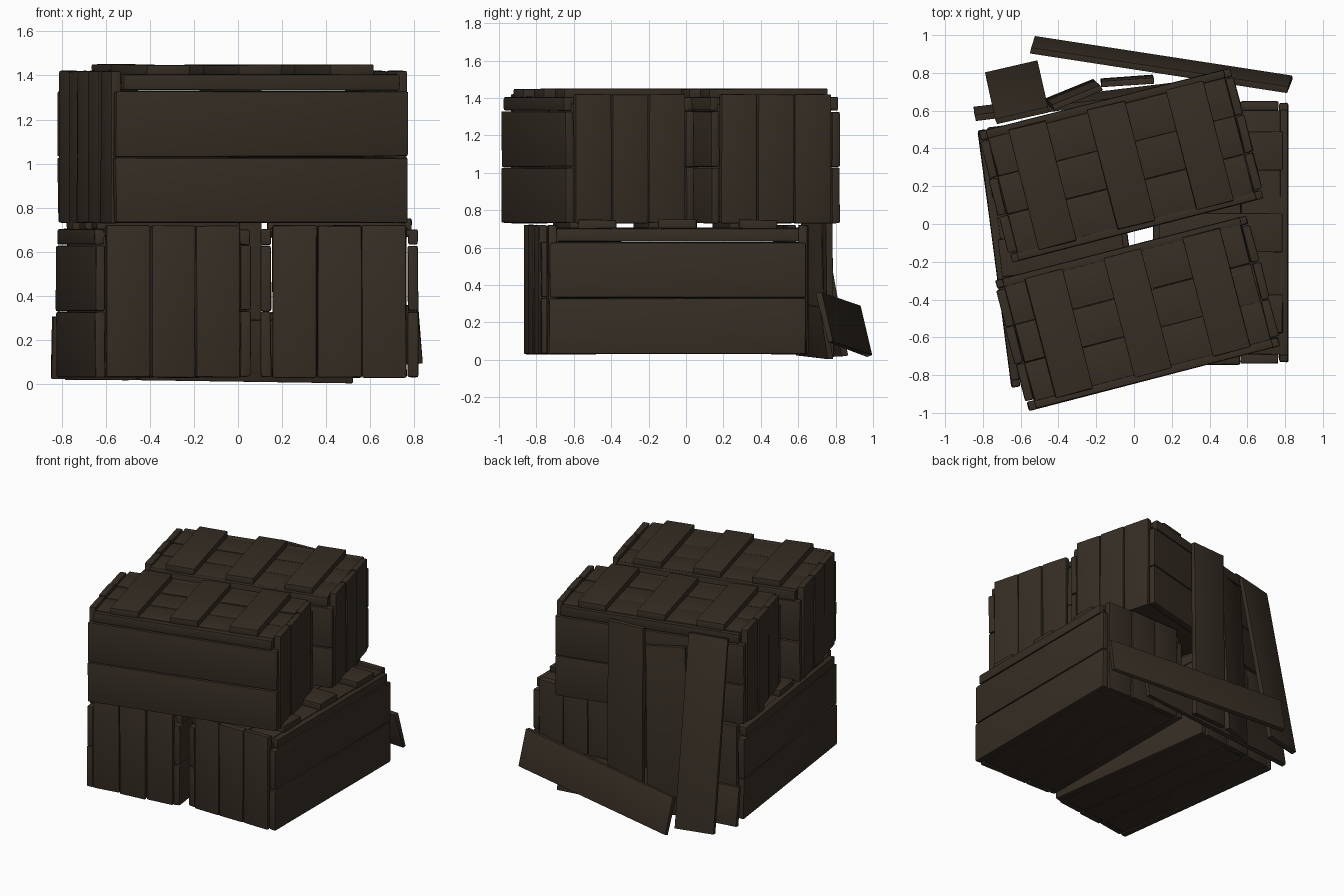
import bpy, bmesh, random
from math import radians
from mathutils import Matrix, Vector, Euler

if "Cube" in bpy.data.objects:
    bpy.data.objects.remove(bpy.data.objects["Cube"])

random.seed(4)
wood = bpy.data.materials.new("dark_brown_wood")
wood.diffuse_color = (0.037, 0.027, 0.018, 1)
wood.use_nodes = True
wood.node_tree.nodes["Principled BSDF"].inputs["Base Color"].default_value = wood.diffuse_color


def plank(bm, centre, size, bevel=0.01, wobble=0.003):
    """Bevelled box with slightly uneven corners, added to bm."""
    part = bmesh.new()
    bmesh.ops.create_cube(part, size=1.0)
    for v in part.verts:
        v.co = Vector(v.co[i] * size[i] + centre[i] + random.uniform(-wobble, wobble)
                      for i in range(3))
    bmesh.ops.bevel(part, geom=part.edges[:], offset=bevel, segments=2,
                    profile=0.6, affect='EDGES')
    mesh = bpy.data.meshes.new("tmp")
    part.to_mesh(mesh)
    part.free()
    bm.from_mesh(mesh)
    bpy.data.meshes.remove(mesh)


def finish(bm, name, location, rotation):
    mesh = bpy.data.meshes.new(name)
    bm.to_mesh(mesh)
    bm.free()
    mesh.materials.append(wood)
    ob = bpy.data.objects.new(name, mesh)
    bpy.context.collection.objects.link(ob)
    ob.matrix_world = Matrix.Translation(location) @ rotation
    bpy.ops.object.select_all(action='DESELECT')
    ob.select_set(True)
    bpy.context.view_layer.objects.active = ob
    bpy.ops.object.shade_smooth_by_angle(angle=radians(30))
    return ob


def crate(name, location, yaw):
    """Crate with its long side on local x, standing on local z = 0."""
    bm = bmesh.new()
    for s in (-1, 1):
        # long side boards and the narrow top rail
        for z, h, length in ((0.15, 0.296, 1.37), (0.45, 0.296, 1.37), (0.638, 0.07, 1.30)):
            plank(bm, (0, s * 0.333, z), (length, 0.046, h))
        # upright end boards
        for k in (-1, 0, 1):
            out = 0.675 if k == 0 else 0.67
            plank(bm, (s * out, k * 0.204, 0.345), (0.046, 0.2, 0.69))
    for k in (-1, 0, 1):
        # lid boards, floor boards and cross battens
        plank(bm, (0, k * 0.21, 0.655), (1.29, 0.208, 0.04), 0.006)
        plank(bm, (0, k * 0.205, 0.02), (1.30, 0.203, 0.035), 0.006)
        plank(bm, (k * 0.43, 0, 0.695), (0.205, 0.655, 0.048), 0.008)
    finish(bm, name, location, Matrix.Rotation(radians(yaw), 4, 'Z'))


crate("lower_right_crate", (0.46, -0.045, 0.03), 90)
crate("lower_left_crate", (-0.384, -0.139, 0.03), 97.5)
crate("upper_front_crate", (0.019, -0.471, 0.73), 14.6)
crate("upper_back_crate", (-0.068, 0.311, 0.73), 14.3)


def loose(name, size, location, rot):
    bm = bmesh.new()
    plank(bm, (0, 0, 0), size, 0.004, 0.003)
    finish(bm, name, location, Euler([radians(a) for a in rot]).to_matrix().to_4x4())


# boards fallen on edge behind the crates
loose("fallen_board_outer", (1.38, 0.032, 0.275), (0.145, 0.845, 0.19), (14, -3, -8.6))
loose("fallen_board_inner", (1.38, 0.032, 0.285), (-0.16, 0.667, 0.155), (9, 0.9, 7))
# boards leaning upright against the back
loose("leaning_board_left", (0.285, 0.032, 1.38), (-0.62, 0.695, 0.70), (10.5, 0, 13))
loose("leaning_board_middle", (0.28, 0.035, 1.24), (-0.32, 0.685, 0.64), (2, 1, 23))
loose("leaning_board_right", (0.28, 0.035, 1.37), (-0.035, 0.755, 0.70), (0.5, 0, 4))
